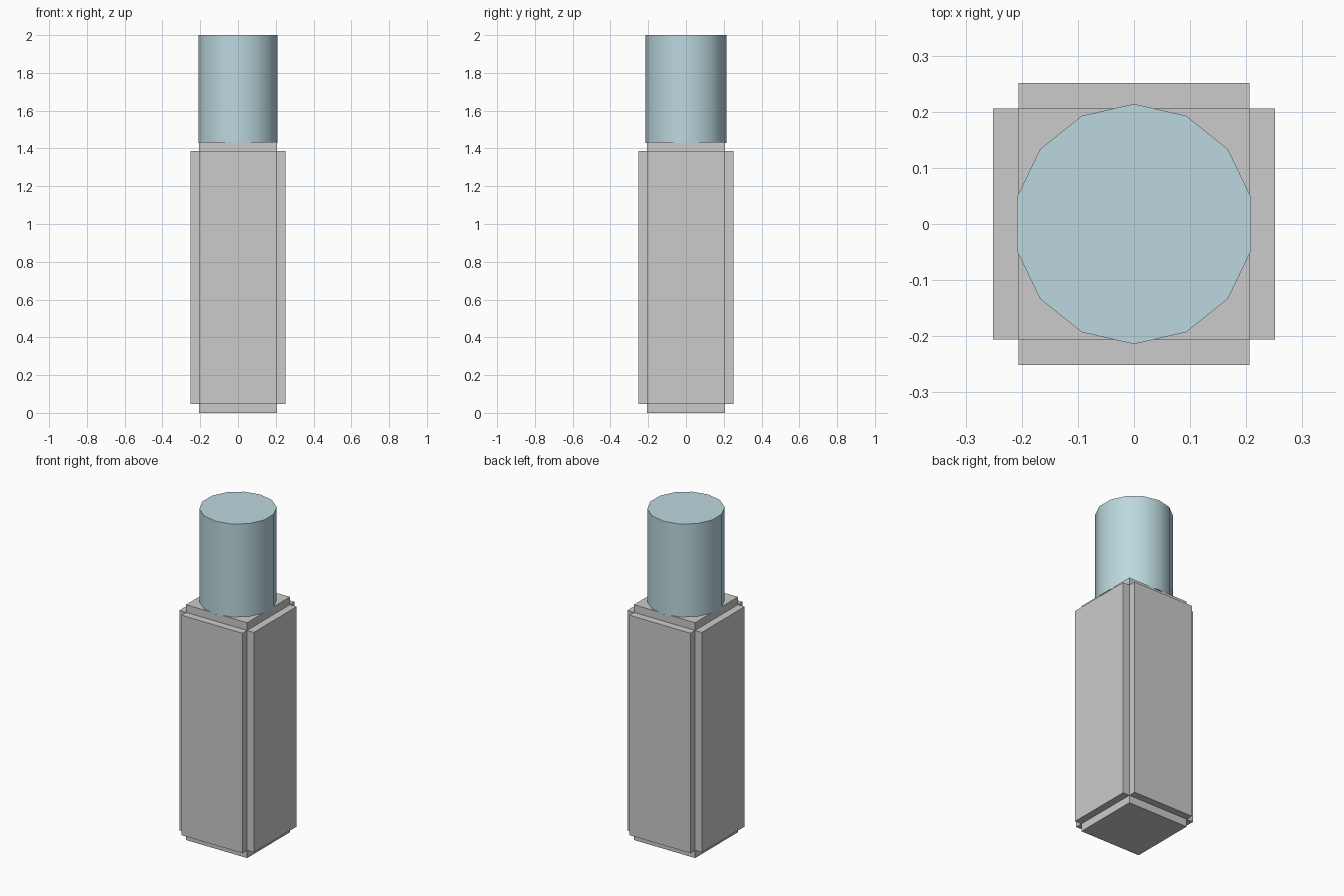
import bpy, math

if "Cube" in bpy.data.objects:
    bpy.data.objects.remove(bpy.data.objects["Cube"])


def box(name, size, z0, z1):
    bpy.ops.mesh.primitive_cube_add(size=1, location=(0, 0, (z0 + z1) / 2))
    ob = bpy.context.object
    ob.name = name
    ob.scale = (size[0], size[1], z1 - z0)
    bpy.ops.object.transform_apply(location=False, rotation=False, scale=True)
    return ob


CORE, OUTER = 0.412, 0.502

# Square base core with raised panels on its four sides
box("base_core", (CORE, CORE), 0.0, 1.434)
box("side_panels", (OUTER, CORE), 0.047, 1.387)
box("front_back_panels", (CORE, OUTER), 0.047, 1.387)

# Fourteen-sided cylinder on top, one edge facing straight front and back
z0, z1 = 1.43, 2.0
bpy.ops.mesh.primitive_cylinder_add(vertices=14, radius=0.214, depth=z1 - z0,
                                    location=(0, 0, (z0 + z1) / 2))
cap = bpy.context.object
cap.name = "top_cylinder"
bpy.ops.object.shade_smooth_by_angle(angle=math.radians(30))

mat = bpy.data.materials.new("blue_grey")
mat.diffuse_color = (0.5, 0.69, 0.74, 1)
mat.use_nodes = True
mat.node_tree.nodes["Principled BSDF"].inputs["Base Color"].default_value = mat.diffuse_color
cap.data.materials.append(mat)
